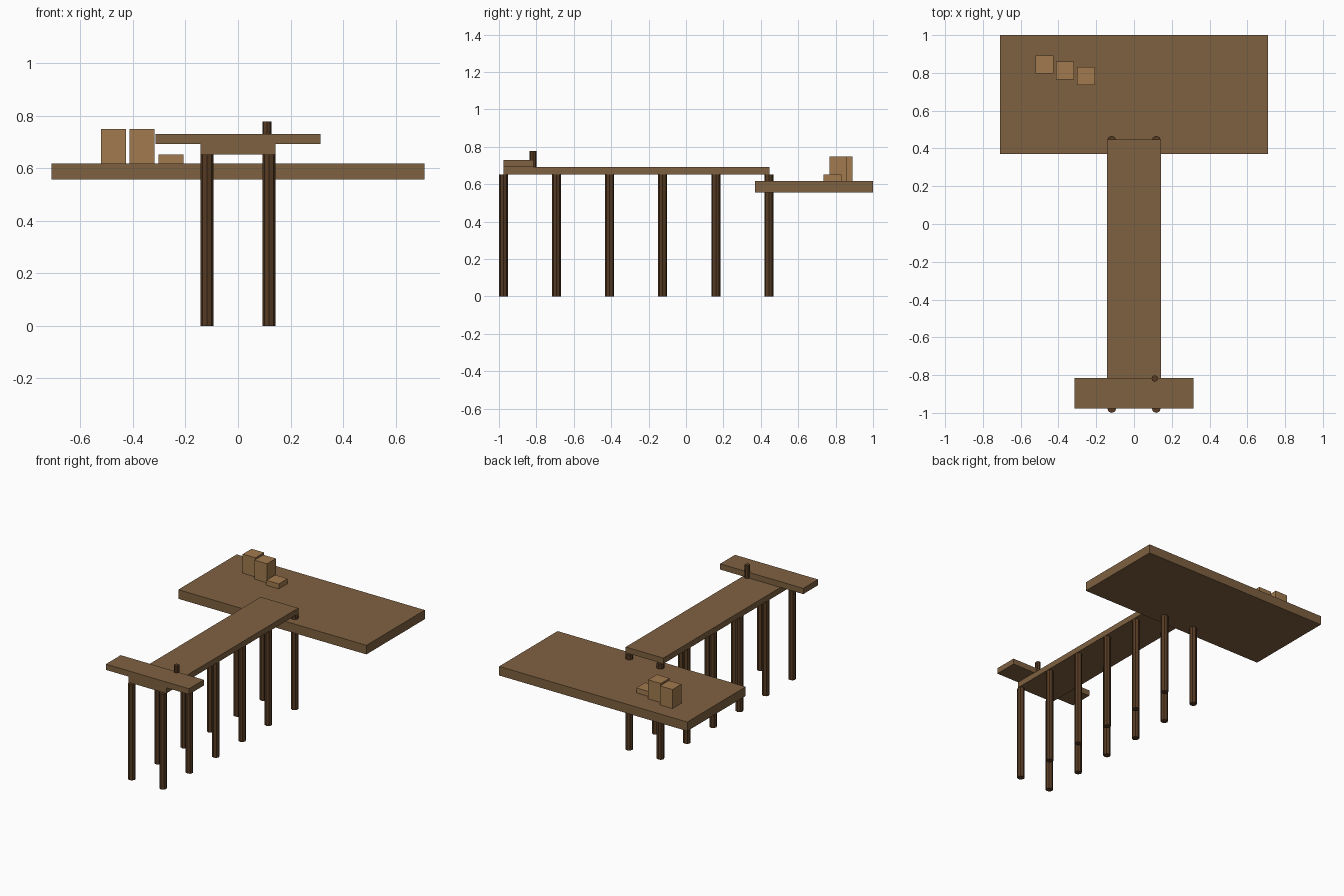
import bpy

if "Cube" in bpy.data.objects:
    bpy.data.objects.remove(bpy.data.objects["Cube"])


def material(name, rgb):
    def lin(c):
        c /= 255
        return c / 12.92 if c <= 0.04045 else ((c + 0.055) / 1.055) ** 2.4
    m = bpy.data.materials.new(name)
    m.diffuse_color = (*[lin(c) for c in rgb], 1)
    m.use_nodes = True
    m.node_tree.nodes["Principled BSDF"].inputs["Base Color"].default_value = m.diffuse_color
    return m


PLANK = material("plank wood", (127, 97, 65))
POST = material("dark post wood", (86, 59, 35))
CRATE = material("crate wood", (161, 122, 78))


def box(name, x, y, z, mat):
    """Box spanning the (min, max) pairs x, y, z."""
    spans = (x, y, z)
    bpy.ops.mesh.primitive_cube_add(size=1, location=[(a + b) / 2 for a, b in spans])
    ob = bpy.context.object
    ob.scale = [b - a for a, b in spans]
    bpy.ops.object.transform_apply(location=False, rotation=False, scale=True)
    ob.name = name
    ob.data.materials.append(mat)


def post(name, x, y, z0, z1, r):
    """Eight-sided upright post."""
    bpy.ops.mesh.primitive_cylinder_add(vertices=8, radius=r, depth=z1 - z0,
                                        location=(x, y, (z0 + z1) / 2))
    ob = bpy.context.object
    ob.name = name
    ob.data.materials.append(POST)


# Quay platform, walkway and cross head
box("quay_platform", (-0.71, 0.71), (0.37, 1.0), (0.556, 0.618), PLANK)
box("walkway_deck", (-0.142, 0.142), (-0.976, 0.447), (0.652, 0.691), PLANK)
box("pier_head", (-0.314, 0.314), (-0.976, -0.816), (0.691, 0.73), PLANK)

# Six pairs of supporting posts
for i in range(6):
    for side, label in ((-1, "left"), (1, "right")):
        post(f"{label}_post_{i + 1}", side * 0.118, -0.976 + i * 0.2838, 0, 0.652, 0.024)

# Mooring bollard
post("mooring_bollard", 0.11, -0.818, 0.685, 0.778, 0.0175)

# Crates on the platform
for i, top in enumerate((0.748, 0.748, 0.652)):
    x, y = -0.4745 + i * 0.11, 0.844 - i * 0.0305
    box(f"crate_{i + 1}", (x - 0.0475, x + 0.0475), (y - 0.0475, y + 0.0475),
        (0.56, top), CRATE)
